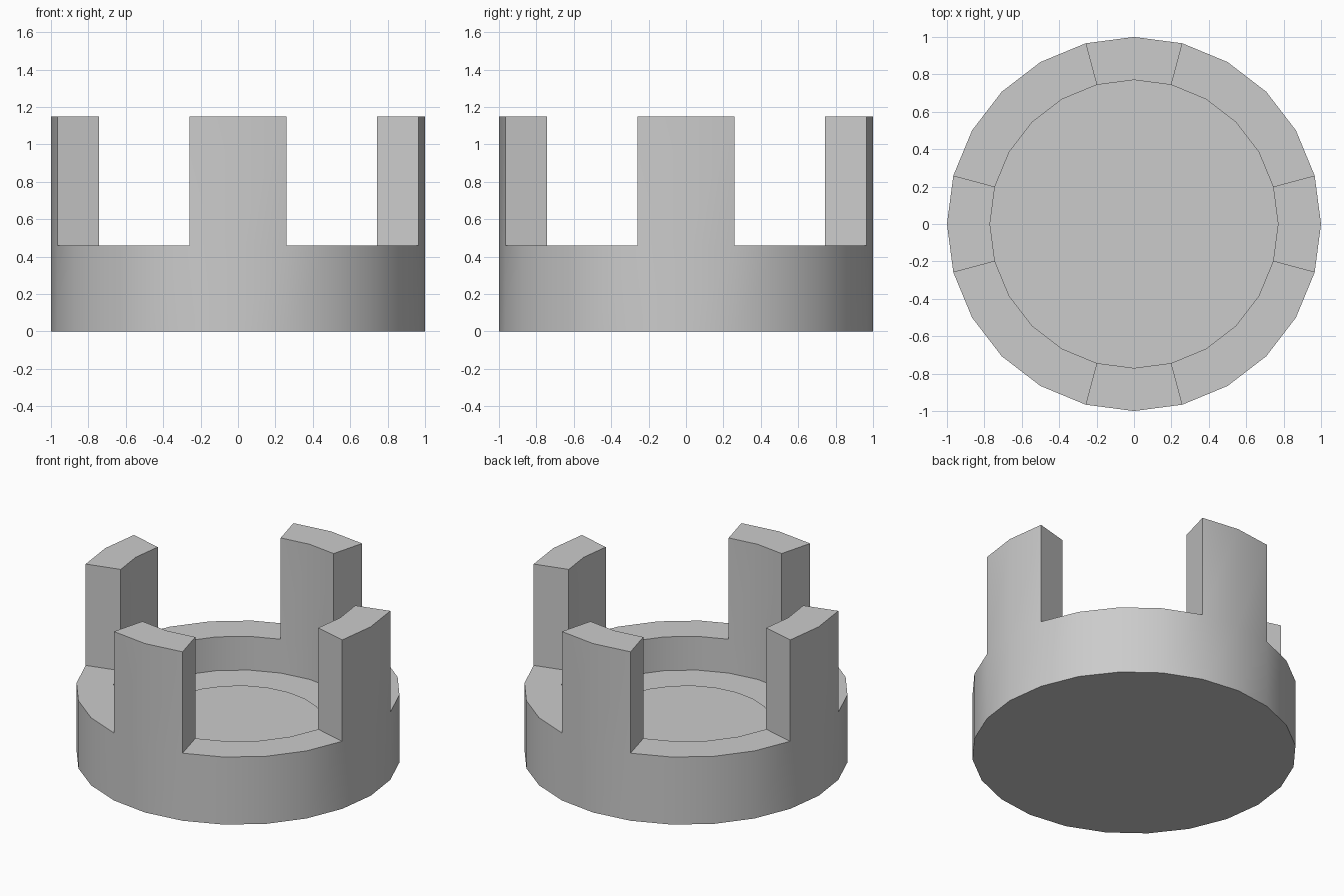
import bpy, bmesh
from math import sin, cos, pi

if "Cube" in bpy.data.objects:
    bpy.data.objects.remove(bpy.data.objects["Cube"])

SEGMENTS = 24
OUTER, INNER = 1.0, 0.77
RIM_Z, FLOOR_Z, TOP_Z = 0.46, 0.23, 1.15


def finish(name, bm):
    bmesh.ops.recalc_face_normals(bm, faces=bm.faces[:])
    mesh = bpy.data.meshes.new(name)
    bm.to_mesh(mesh)
    bm.free()
    obj = bpy.data.objects.new(name, mesh)
    bpy.context.collection.objects.link(obj)
    bpy.ops.object.select_all(action='DESELECT')
    obj.select_set(True)
    bpy.context.view_layer.objects.active = obj
    bpy.ops.object.shade_smooth_by_angle(angle=pi / 6)
    return obj


def turn(bm, profile):
    """Revolve (radius, z) points into a closed solid; return the face bands."""
    rings = [[bm.verts.new((r * cos(2 * pi * i / SEGMENTS),
                            r * sin(2 * pi * i / SEGMENTS), z))
              for i in range(SEGMENTS)] for r, z in profile]
    bands = []
    for a, b in zip(rings, rings[1:]):
        bands.append([bm.faces.new((a[i], a[(i + 1) % SEGMENTS],
                                    b[(i + 1) % SEGMENTS], b[i]))
                      for i in range(SEGMENTS)])
    bm.faces.new(rings[0][::-1])
    bm.faces.new(rings[-1])
    return bands


# Round base with a recess, and four posts raised from its rim
bm = bmesh.new()
bands = turn(bm, [(OUTER, 0), (OUTER, RIM_Z), (INNER, RIM_Z), (INNER, FLOOR_Z)])
post_tops = [f for i, f in enumerate(bands[1]) if i % 6 in (0, 5)]
raised = bmesh.ops.extrude_face_region(bm, geom=post_tops)["geom"]
bmesh.ops.delete(bm, geom=[f for f in post_tops if f.is_valid], context='FACES')
for v in raised:
    if isinstance(v, bmesh.types.BMVert):
        v.co.z = TOP_Z
finish("base_with_posts", bm)

# Shallow disc lying in the recess
bm = bmesh.new()
turn(bm, [(0.535, FLOOR_Z - 0.03), (0.535, FLOOR_Z + 0.004)])
finish("floor_disc", bm)
